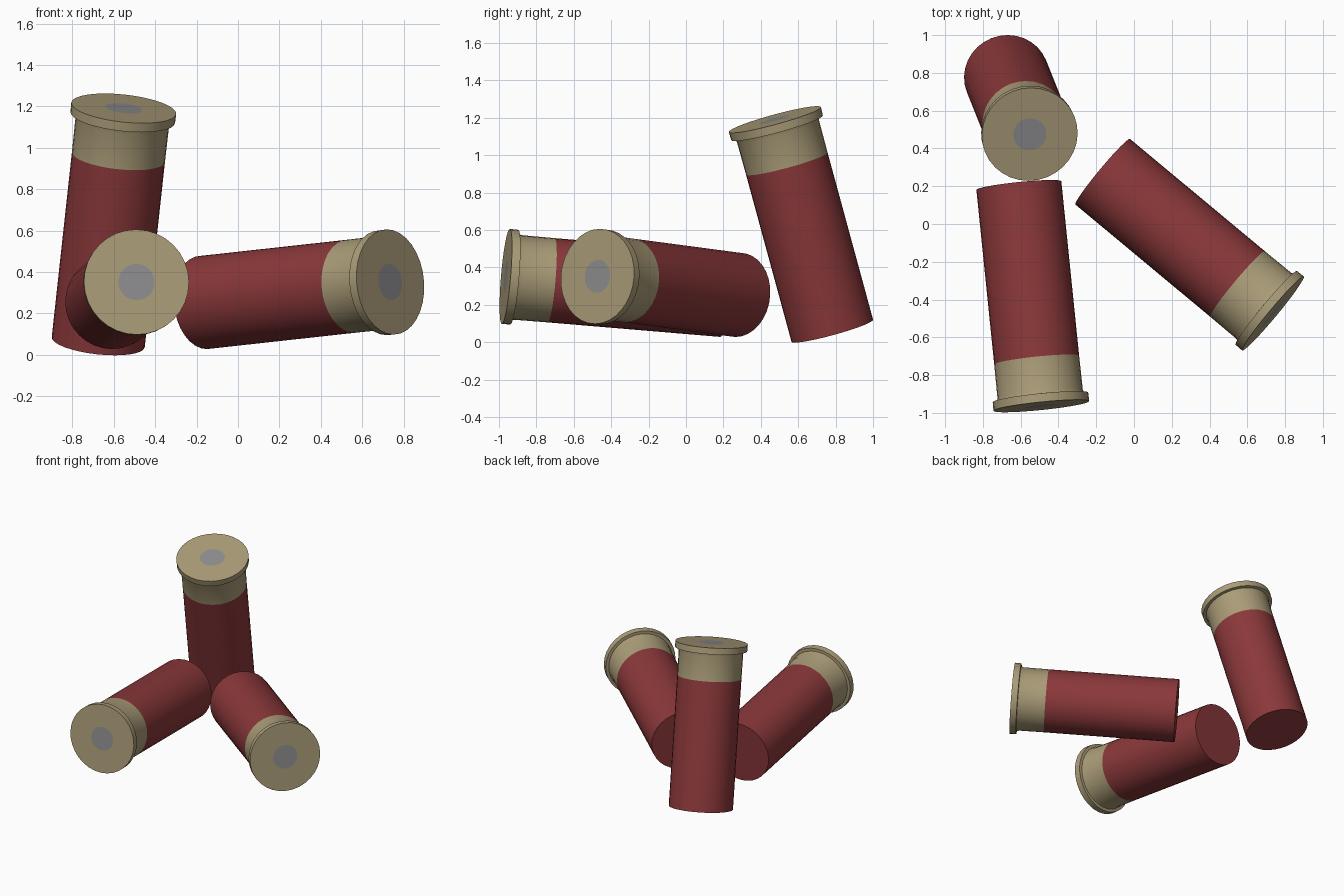
import bpy, bmesh, math
from mathutils import Vector

if "Cube" in bpy.data.objects:
    bpy.data.objects.remove(bpy.data.objects["Cube"])

SIDES = 32
LENGTH = 1.177


def material(name, rgb):
    """Flat colour given as sRGB 0-255, stored as linear."""
    m = bpy.data.materials.new(name)
    lin = [((c / 255 + 0.055) / 1.055) ** 2.4 for c in rgb]
    m.diffuse_color = (*lin, 1)
    m.use_nodes = True
    m.node_tree.nodes["Principled BSDF"].inputs["Base Color"].default_value = m.diffuse_color
    return m


RED = material("red plastic", (139, 56, 58))
BRASS = material("dull brass", (170, 156, 120))
GREY = material("grey primer", (142, 142, 144))

# Profile (radius, distance from tip) and material of the band that follows
PROFILE = [
    (0.226, 0.0, 0),              # plastic tube
    (0.226, LENGTH - 0.245, 1),   # brass head
    (0.227, LENGTH - 0.065, 1),   # fillet up to rim
    (0.232, LENGTH - 0.048, 1),   # underside of rim
    (0.254, LENGTH - 0.046, 1),   # rim edge
    (0.255, LENGTH, 1),           # end face
    (0.088, LENGTH, 2),           # primer disc
]


def shell(name, tip, head):
    bm = bmesh.new()
    rings = []
    for r, z, _ in PROFILE:
        rings.append([bm.verts.new((r * math.cos(2 * math.pi * i / SIDES),
                                    r * math.sin(2 * math.pi * i / SIDES), z))
                      for i in range(SIDES)])
    for k in range(len(rings) - 1):
        for i in range(SIDES):
            j = (i + 1) % SIDES
            f = bm.faces.new((rings[k][i], rings[k][j], rings[k + 1][j], rings[k + 1][i]))
            f.material_index = PROFILE[k][2]
    bm.faces.new(rings[0][::-1]).material_index = 0      # flat tip
    bm.faces.new(rings[-1]).material_index = 2           # primer
    me = bpy.data.meshes.new(name)
    bm.to_mesh(me)
    bm.free()
    for m in (RED, BRASS, GREY):
        me.materials.append(m)
    ob = bpy.data.objects.new(name, me)
    bpy.context.collection.objects.link(ob)

    # Aim the axis from tip to head
    tip, head = Vector(tip), Vector(head)
    axis = (head - tip).normalized()
    ob.rotation_mode = 'QUATERNION'
    ob.rotation_quaternion = axis.to_track_quat('Z', 'Y')
    ob.location = (tip + head) / 2 - axis * LENGTH / 2

    bpy.ops.object.select_all(action='DESELECT')
    ob.select_set(True)
    bpy.context.view_layer.objects.active = ob
    bpy.ops.object.shade_smooth_by_angle(angle=math.radians(30))
    return ob


# Three cartridges: one leaning upright, two lying down
shell("upright_cartridge", (-0.675, 0.782, 0.062), (-0.552, 0.475, 1.19))
shell("left_lying_cartridge", (-0.61, 0.208, 0.253), (-0.49, -0.968, 0.352))
shell("right_lying_cartridge", (-0.165, 0.276, 0.253), (0.735, -0.473, 0.352))
